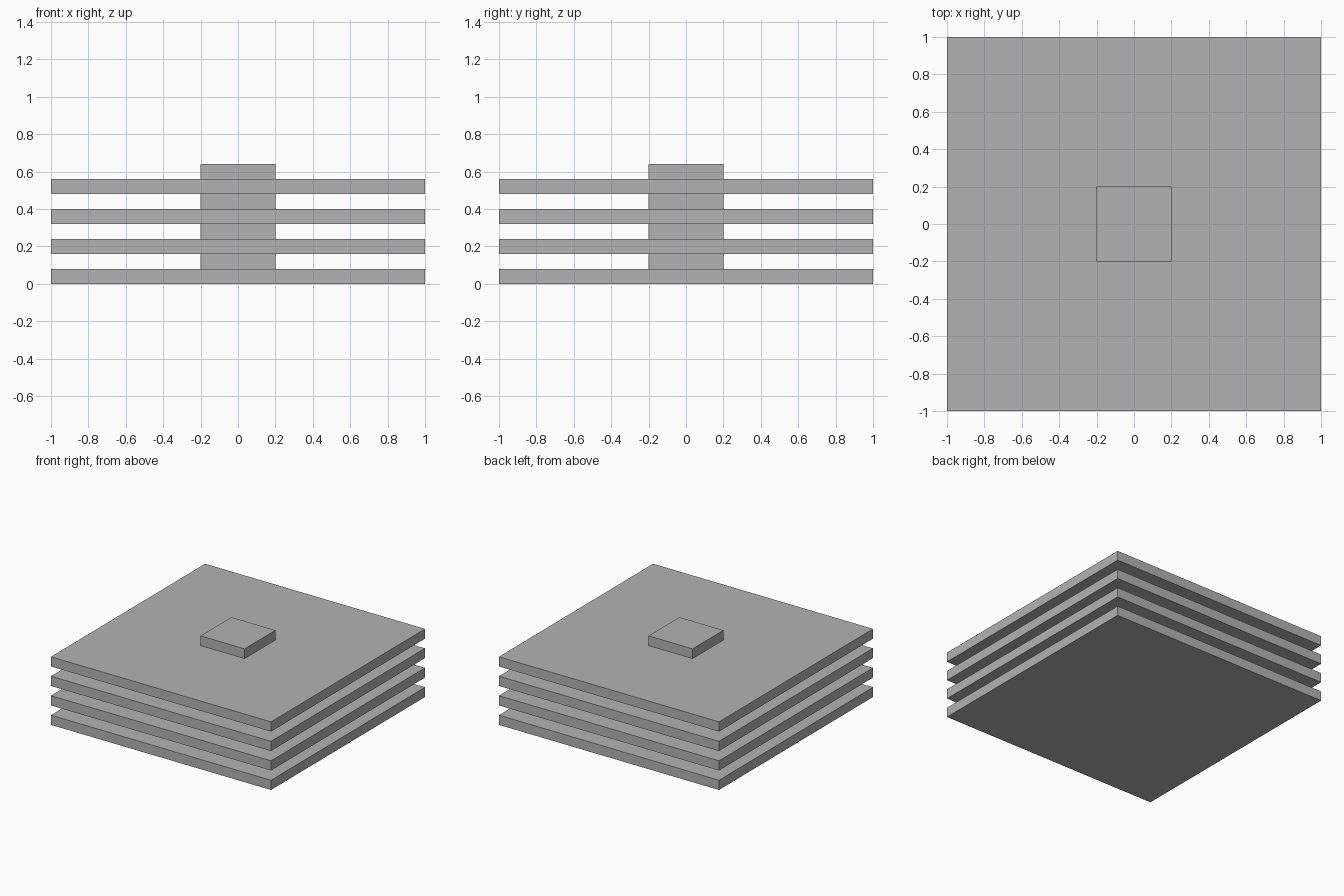
import bpy

cube = bpy.data.objects.get("Cube")
if cube:
    bpy.data.objects.remove(cube, do_unlink=True)

# Single grey material
GREY = (0.45, 0.45, 0.45, 1.0)
grey = bpy.data.materials.new("plain_grey")
grey.use_nodes = True
grey.diffuse_color = GREY
shader = next(n for n in grey.node_tree.nodes if n.type == 'BSDF_PRINCIPLED')
shader.inputs["Base Color"].default_value = GREY

THICKNESS = 0.08
SLAB_WIDTH = 2.0
SPACER_WIDTH = 0.4
LEVELS = 4


def add_block(name, width, bottom):
    """Square block of the common thickness, resting at the given height."""
    bpy.ops.mesh.primitive_cube_add(size=1, location=(0, 0, bottom + THICKNESS / 2))
    block = bpy.context.object
    block.name = name
    block.scale = (width, width, THICKNESS)
    bpy.ops.object.transform_apply(location=False, rotation=False, scale=True)
    block.data.materials.append(grey)
    return block


# Wide slabs alternating with small central spacers
for level in range(LEVELS):
    base = level * 2 * THICKNESS
    add_block(f"slab_{level + 1}", SLAB_WIDTH, base)
    add_block(f"spacer_{level + 1}", SPACER_WIDTH, base + THICKNESS)
